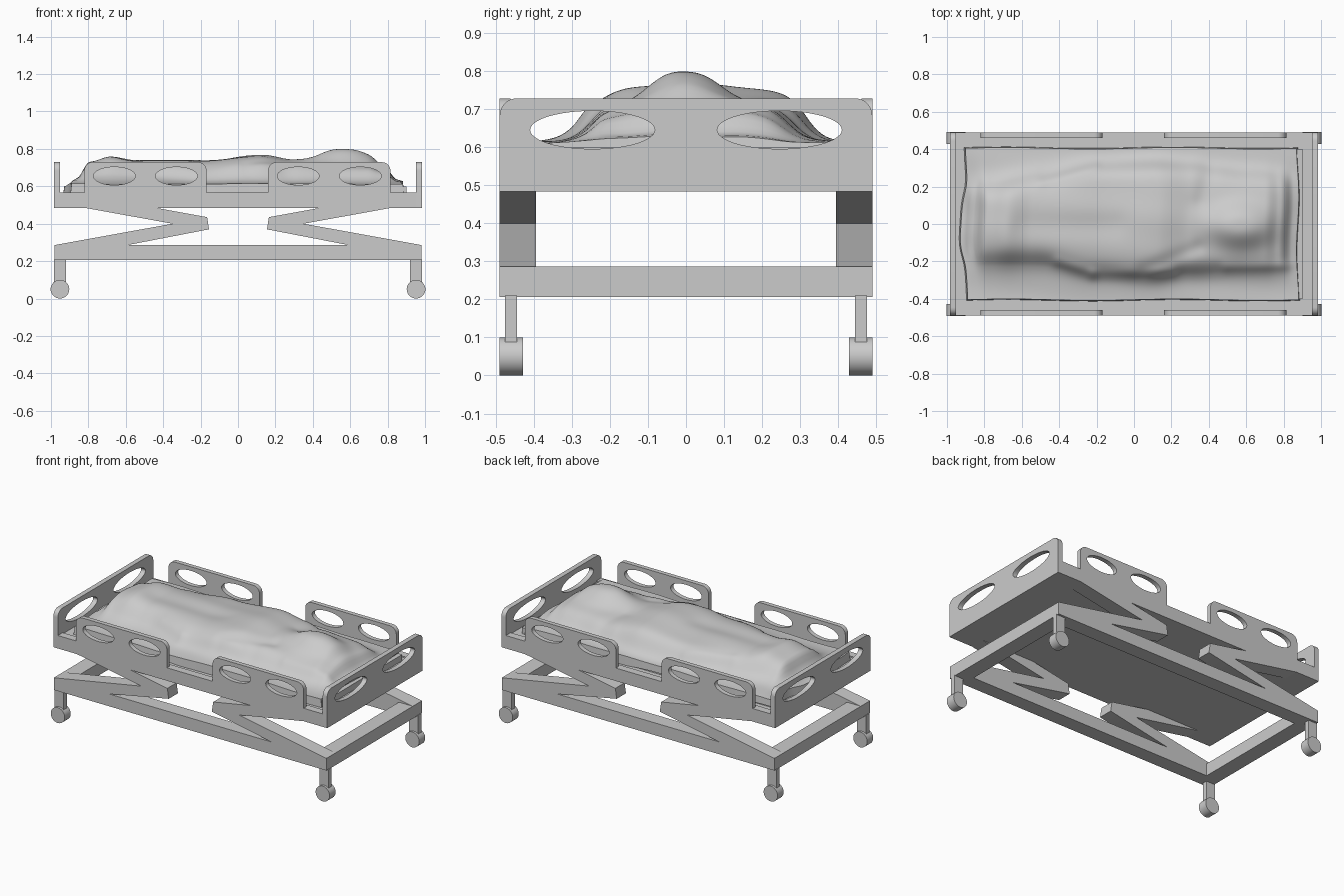
import bpy, bmesh
from math import cos, sin, pi, exp, radians
from mathutils import Vector

if "Cube" in bpy.data.objects:
    bpy.data.objects.remove(bpy.data.objects["Cube"], do_unlink=True)

grey = bpy.data.materials.new("plain grey")
grey.use_nodes = True
grey.diffuse_color = (0.6, 0.6, 0.6, 1)
grey.node_tree.nodes["Principled BSDF"].inputs["Base Color"].default_value = (0.6, 0.6, 0.6, 1)


def finish(name, bm, angle=30):
    """Turn a bmesh into a named, shaded object."""
    bmesh.ops.remove_doubles(bm, verts=bm.verts, dist=0.0001)
    bmesh.ops.recalc_face_normals(bm, faces=bm.faces)
    mesh = bpy.data.meshes.new(name)
    bm.to_mesh(mesh)
    bm.free()
    mesh.materials.clear()
    mesh.materials.append(grey)
    obj = bpy.data.objects.new(name, mesh)
    bpy.context.collection.objects.link(obj)
    bpy.ops.object.select_all(action='DESELECT')
    obj.select_set(True)
    bpy.context.view_layer.objects.active = obj
    bpy.ops.object.shade_smooth_by_angle(angle=radians(angle))
    return obj


def box(name, x0, x1, y0, y1, z0, z1):
    bm = bmesh.new()
    bmesh.ops.create_cube(bm, size=1)
    for v in bm.verts:
        v.co = Vector(((x0 + x1) / 2 + v.co.x * (x1 - x0),
                       (y0 + y1) / 2 + v.co.y * (y1 - y0),
                       (z0 + z1) / 2 + v.co.z * (z1 - z0)))
    return finish(name, bm)


def plate(name, loops, thick, place, turn=(0, 0, 0)):
    """Extrude an outline with holes; place is the centre of its thickness."""
    curve = bpy.data.curves.new(name, 'CURVE')
    curve.dimensions = '2D'
    curve.fill_mode = 'BOTH'
    curve.extrude = thick / 2
    for loop in loops:
        spline = curve.splines.new('POLY')
        spline.points.add(len(loop) - 1)
        for p, (u, v) in zip(spline.points, loop):
            p.co = (u, v, 0, 1)
        spline.use_cyclic_u = True
    temp = bpy.data.objects.new(name + " outline", curve)
    bpy.context.collection.objects.link(temp)
    bpy.context.view_layer.update()
    mesh = bpy.data.meshes.new_from_object(
        temp.evaluated_get(bpy.context.evaluated_depsgraph_get()))
    bm = bmesh.new()
    bm.from_mesh(mesh)
    bpy.data.objects.remove(temp, do_unlink=True)
    bpy.data.meshes.remove(mesh)
    obj = finish(name, bm)
    obj.location = place
    obj.rotation_euler = turn
    return obj


def rect(u, v):
    return [(-u, -v), (u, -v), (u, v), (-u, v)]


def ellipse(cu, cv, ru, rv, n=48):
    return [(cu + ru * cos(2 * pi * i / n), cv + rv * sin(2 * pi * i / n)) for i in range(n)]


def panel(u0, u1, v0, v1, r=0.045, n=8):
    """Upright panel outline with rounded top corners."""
    arc = [(r * cos(pi / 2 * i / n), r * sin(pi / 2 * i / n)) for i in range(n + 1)]
    right = [(u1 - r + a, v1 - r + b) for a, b in arc]
    left = [(u0 + r - a, v1 - r + b) for a, b in reversed(arc)]
    return [(u0, v0), (u1, v0)] + right + left


FACE_Y = (pi / 2, 0, 0)
FACE_X = (pi / 2, 0, pi / 2)

# Lower frame, scissor arms, legs and wheels
plate("base_frame", [rect(0.98, 0.49), rect(0.88, 0.395)], 0.08, (0, 0, 0.247))
arm = [(-0.82, 0.485), (-0.35, 0.40), (-0.98, 0.286), (-0.59, 0.286),
       (-0.155, 0.37), (-0.165, 0.435), (-0.44, 0.485)]
for sx, end in ((-1, "right"), (1, "left")):
    for sy, side in ((-1, "front"), (1, "back")):
        tag = f"_{side}_{end}"
        plate("scissor_arm" + tag, [[(-sx * u, v) for u, v in arm]], 0.095,
              (0, sy * 0.4425, 0), FACE_Y)
        x, y = sx * 0.952, sy * 0.46
        box("leg" + tag, x - 0.032, x + 0.032, y - 0.016, y + 0.016, 0.085, 0.21)
        plate("wheel" + tag, [ellipse(0, 0, 0.05, 0.05, 32)], 0.062, (x, y, 0.05), FACE_Y)

# Deck with slightly raised side edges
trough = [(-0.49, 0.484), (0.49, 0.484), (0.49, 0.568), (0.44, 0.568),
          (0.44, 0.56), (-0.44, 0.56), (-0.44, 0.568), (-0.49, 0.568)]
plate("deck", [trough], 1.906, (0, 0, 0), FACE_X)

# Guard rails
for sy, side in ((-1, "front"), (1, "back")):
    for cx, end in ((-0.495, "right"), (0.488, "left")):
        holes = [ellipse(cx + d, 0.655, 0.112, 0.048) for d in (-0.166, 0.166)]
        plate(f"guard_rail_{side}_{end}",
              [panel(cx - 0.327, cx + 0.327, 0.567, 0.729)] + holes,
              0.029, (0, sy * 0.4755, 0), FACE_Y)

# Head and foot boards
for sx, name in ((1, "head_board"), (-1, "foot_board")):
    holes = [ellipse(c, 0.646, 0.164, 0.05) for c in (-0.246, 0.246)]
    plate(name, [panel(-0.49, 0.49, 0.484, 0.729)] + holes, 0.032, (sx * 0.968, 0, 0), FACE_X)

box("mattress", -0.89, 0.9, -0.4, 0.4, 0.555, 0.6)

# Blanket draped over a lying figure
SHEET = 0.612
CREST = [(-0.92, 0.6), (-0.86, 0.64), (-0.79, 0.73), (-0.67, 0.762), (-0.55, 0.745),
         (-0.2, 0.742), (0.13, 0.766), (0.3, 0.742), (0.45, 0.728), (0.7, 0.725),
         (0.78, 0.70), (0.85, 0.635), (0.9, 0.622)]
# Where the body meets the sheet on each side
FRONT_EDGE = [(-0.92, 0.22), (-0.78, 0.22), (-0.5, 0.22), (-0.2, 0.27), (0.1, 0.295),
              (0.3, 0.27), (0.6, 0.25), (0.9, 0.25)]
BACK_EDGE = [(-0.92, 0.21), (-0.78, 0.22), (-0.5, 0.27), (-0.2, 0.325), (0.1, 0.33),
             (0.3, 0.32), (0.6, 0.29), (0.9, 0.27)]
# Creases: start, end, height, spread
FOLDS = [((-0.4, -0.2), (-0.22, -0.26), 0.01, 0.03), ((-0.22, -0.26), (0.2, -0.26), 0.008, 0.03),
         ((0.05, -0.25), (0.35, -0.13), -0.01, 0.04), ((-0.5, 0.22), (-0.2, 0.31), 0.007, 0.025),
         ((-0.6, -0.02), (-0.1, 0.0), -0.008, 0.07), ((0.5, -0.23), (0.82, -0.22), 0.008, 0.03),
         ((0.35, 0.12), (0.4, 0.28), -0.01, 0.05)]


def sample(table, x):
    for (x0, a), (x1, b) in zip(table, table[1:]):
        if x <= x1:
            t = max(0, (x - x0) / (x1 - x0))
            return a + (b - a) * t * t * (3 - 2 * t)
    return table[-1][1]


def blanket_height(x, y):
    reach = sample(FRONT_EDGE if y < 0 else BACK_EDGE, x)
    t = abs(y) / reach
    # Gentle crown, then a drop that is steeper where the body is wide
    across = (1 - 0.28 * min(t, 1) ** 2) / (1 + (t / 0.98) ** (5 + 70 * (reach - 0.2)))
    z = SHEET + (sample(CREST, x) - SHEET) * across
    # Head dome
    d = ((x - 0.57) / 0.17) ** 2 + (y / 0.115) ** 2
    z += 0.07 * exp(-d ** 1.4)
    for a, b, height, spread in FOLDS:
        a, b, p = Vector(a), Vector(b), Vector((x, y))
        s = min(1, max(0, (p - a).dot(b - a) / (b - a).length_squared))
        z += height * exp(-((p - a.lerp(b, s)).length / spread) ** 2)
    return z + 0.003 * sin(9 * x + 14 * y) * cos(17 * y - 5 * x)


bm = bmesh.new()
bmesh.ops.create_grid(bm, x_segments=130, y_segments=80, size=1)
for v in bm.verts:
    # The foot end bulges outward in the middle
    bulge = 0.03 * exp(-(v.co.y / 0.45) ** 4) * max(0, -v.co.x) ** 6
    x, y = -0.01 + v.co.x * 0.885 - bulge, v.co.y * 0.405
    v.co = (x + 0.006 * sin(11 * y), y + 0.004 * sin(7 * x), blanket_height(x, y))
# Hanging hem
rim = [e for e in bm.edges if e.is_boundary]
hem = bmesh.ops.extrude_edge_only(bm, edges=rim)["geom"]
for v in hem:
    if isinstance(v, bmesh.types.BMVert):
        v.co = (v.co.x * 1.008, v.co.y * 1.01, 0.56 + 0.01 * sin(8 * v.co.x + 5 * v.co.y))
finish("blanket", bm, 50)
